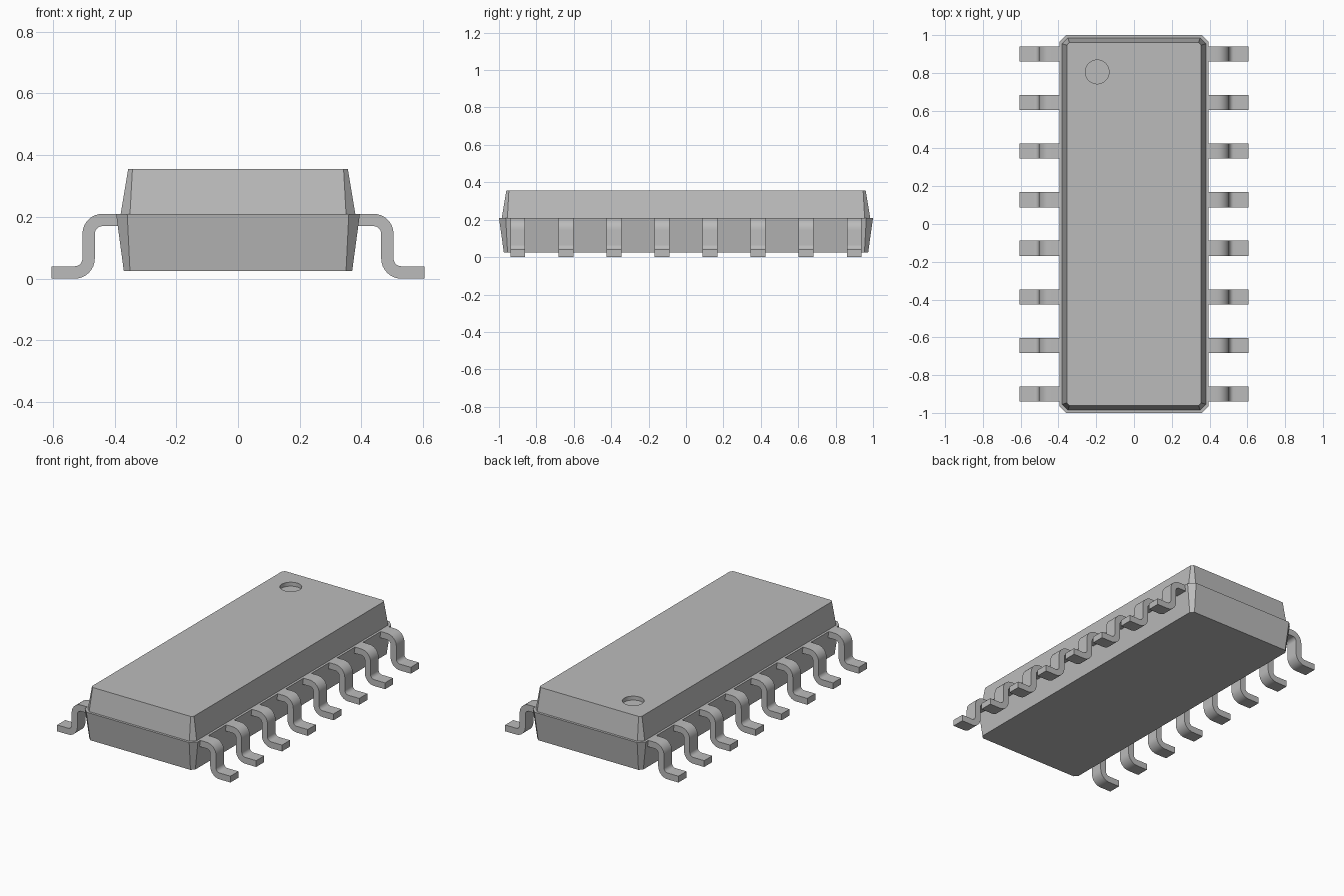
import bpy, bmesh, math

cube = bpy.data.objects.get("Cube")
if cube:
    bpy.data.objects.remove(cube, do_unlink=True)

# One plain grey for body and leads
grey = bpy.data.materials.new("plain_grey")
grey.use_nodes = True
colour = (0.5, 0.5, 0.5, 1)
grey.diffuse_color = colour
grey.node_tree.nodes["Principled BSDF"].inputs["Base Color"].default_value = colour


def finish(bm, name):
    """Turn a bmesh into a shaded object with sharp edges kept."""
    bmesh.ops.recalc_face_normals(bm, faces=bm.faces)
    mesh = bpy.data.meshes.new(name)
    bm.to_mesh(mesh)
    bm.free()
    mesh.materials.append(grey)
    obj = bpy.data.objects.new(name, mesh)
    bpy.context.collection.objects.link(obj)
    bpy.ops.object.select_all(action='DESELECT')
    obj.select_set(True)
    bpy.context.view_layer.objects.active = obj
    bpy.ops.object.shade_smooth_by_angle(angle=math.radians(25))
    return obj


def chamfered_ring(bm, hx, hy, cut, z):
    """Rectangle with cut corners, counter-clockwise."""
    pts = [(hx, cut - hy), (hx, hy - cut), (hx - cut, hy), (cut - hx, hy),
           (-hx, hy - cut), (-hx, cut - hy), (cut - hx, -hy), (hx - cut, -hy)]
    return [bm.verts.new((x, y, z)) for x, y in pts]


def circle_ring(bm, x, y, r, z, n=40):
    return [bm.verts.new((x + r * math.cos(2 * math.pi * i / n),
                          y + r * math.sin(2 * math.pi * i / n), z)) for i in range(n)]


def bridge(bm, a, b):
    for i in range(len(a)):
        j = (i + 1) % len(a)
        bm.faces.new((a[i], a[j], b[j], b[i]))


def loop_edges(bm, ring):
    return [bm.edges.get((v, ring[i - 1])) or bm.edges.new((v, ring[i - 1]))
            for i, v in enumerate(ring)]


# Body: lower half, narrow ledge, upper half, with a round index dimple on top
MID, TOP = 0.21, 0.355
bm = bmesh.new()
rings = [chamfered_ring(bm, *r) for r in (
    (0.37, 0.974, 0.02, 0.025),
    (0.395, 1.0, 0.036, MID),
    (0.38, 0.985, 0.03, MID),
    (0.356, 0.961, 0.014, TOP))]
for low, high in zip(rings, rings[1:]):
    bridge(bm, low, high)
bm.faces.new(rings[0][::-1])
rim = circle_ring(bm, -0.195, 0.805, 0.063, TOP)
floor = circle_ring(bm, -0.195, 0.805, 0.063, TOP - 0.025)
bridge(bm, floor, rim)
bm.faces.new(floor)
bmesh.ops.triangle_fill(bm, edges=loop_edges(bm, rings[3]) + loop_edges(bm, rim),
                        use_beauty=True, normal=(0, 0, 1))
finish(bm, "body")


# Lead: gull-wing profile extruded along y
def arc(cx, cz, r, start, end, n=8):
    return [(cx + r * math.cos(math.radians(start + (end - start) * i / n)),
             cz + r * math.sin(math.radians(start + (end - start) * i / n)))
            for i in range(n + 1)]


THICK, INNER, WIDTH = 0.04, 0.025, 0.08
OUTER = THICK + INNER
LEG, TIP, ROOT = 0.504, 0.605, 0.389
shoulder = (LEG - OUTER, MID - OUTER)
heel = (LEG + INNER, OUTER)
profile = ([(ROOT, MID)]
           + arc(*shoulder, OUTER, 90, 0)
           + arc(*heel, INNER, 180, 270)
           + [(TIP, THICK), (TIP, 0)]
           + arc(*heel, OUTER, 270, 180)
           + arc(*shoulder, INNER, 0, 90)
           + [(ROOT, MID - THICK)])
bm = bmesh.new()
sides = [[bm.verts.new((x, y, z)) for x, z in profile] for y in (-WIDTH / 2, WIDTH / 2)]
bridge(bm, *sides)
bm.faces.new(sides[0])
bm.faces.new(sides[1][::-1])
lead = finish(bm, "lead")

# Eight leads on each side, sharing one mesh
PITCH, COUNT = 0.257, 8
for side, turn in (("left", 0), ("right", math.pi)):
    for i in range(COUNT):
        copy = bpy.data.objects.new(f"{side}_lead_{i + 1}", lead.data)
        copy.location.y = (i - (COUNT - 1) / 2) * PITCH
        copy.rotation_euler.z = turn
        bpy.context.collection.objects.link(copy)
bpy.data.objects.remove(lead, do_unlink=True)
